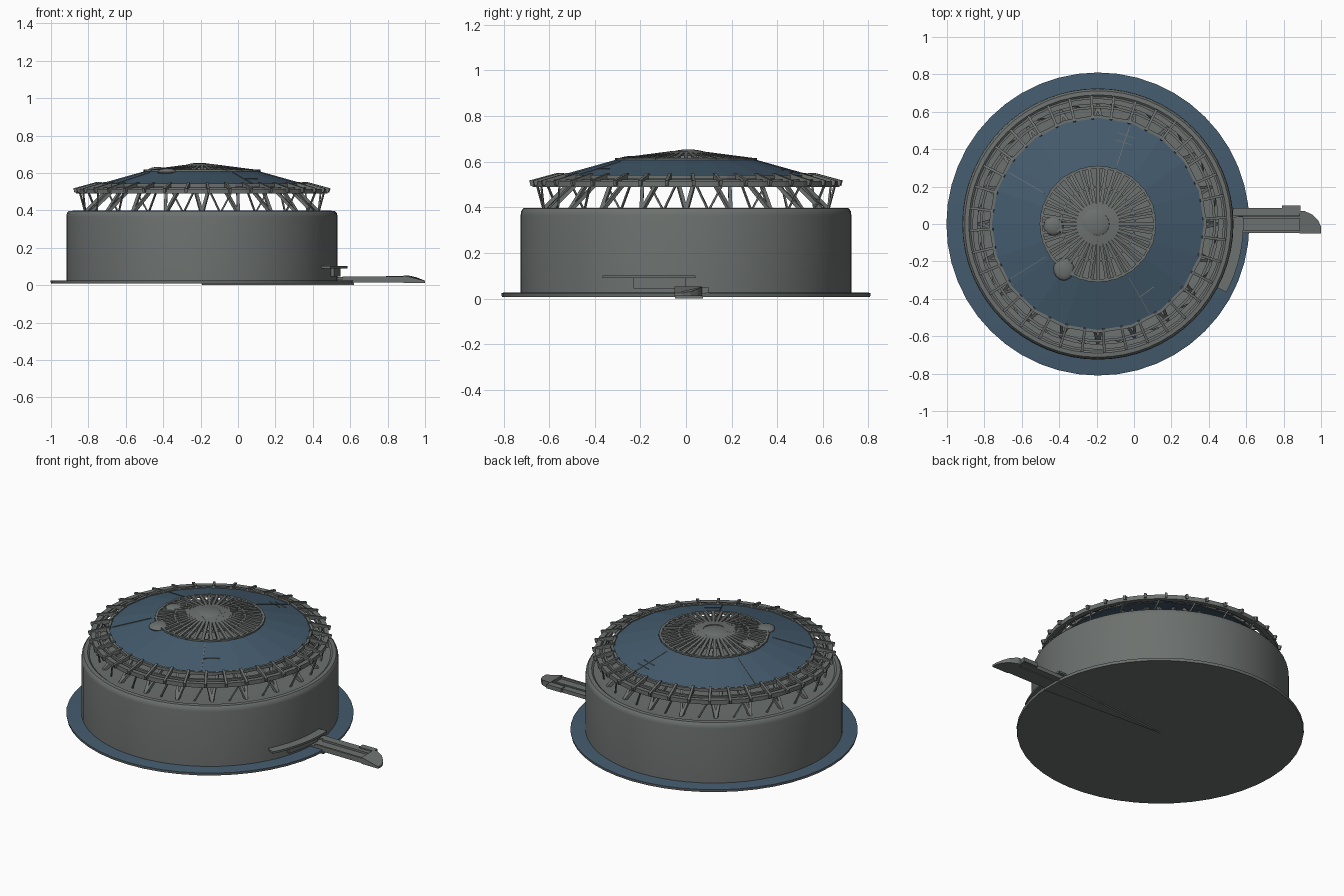
import bpy, bmesh
from math import sin, cos, pi, radians
from mathutils import Vector, Matrix

if "Cube" in bpy.data.objects:
    bpy.data.objects.remove(bpy.data.objects["Cube"])

CX = -0.193  # axis of the round building


def material(name, rgb):
    m = bpy.data.materials.new(name)
    m.use_nodes = True
    m.diffuse_color = (*rgb, 1)
    m.node_tree.nodes["Principled BSDF"].inputs["Base Color"].default_value = (*rgb, 1)
    return m


grey = material("warm grey", (0.15, 0.165, 0.157))
blue = material("slate blue", (0.058, 0.105, 0.155))


def polar(r, a, z):
    return Vector((CX + r * cos(a), r * sin(a), z))


def finish(name, bm, mats, smooth=False, rule=None):
    bmesh.ops.recalc_face_normals(bm, faces=bm.faces)
    bm.normal_update()
    if rule:
        for f in bm.faces:
            f.material_index = rule(f)
    me = bpy.data.meshes.new(name)
    bm.to_mesh(me)
    bm.free()
    for m in mats:
        me.materials.append(m)
    ob = bpy.data.objects.new(name, me)
    bpy.context.collection.objects.link(ob)
    if smooth:
        bpy.ops.object.select_all(action='DESELECT')
        ob.select_set(True)
        bpy.context.view_layer.objects.active = ob
        bpy.ops.object.shade_smooth_by_angle(angle=radians(35))
    return ob


def lathe(name, profile, n, mats, closed=False, arc=None, smooth=True, rule=None):
    """Turn an (r, z) profile about the building axis, fully or over an arc."""
    bm = bmesh.new()
    a0, a1 = arc or (0, 2 * pi)
    cols = [[bm.verts.new(polar(r, a0 + (a1 - a0) * i / n, z)) for r, z in profile]
            for i in range(n + 1 if arc else n)]
    k = len(profile)
    for i in range(n):
        p, q = cols[i], cols[(i + 1) % len(cols)]
        for j in range(k if closed else k - 1):
            bm.faces.new((p[j], q[j], q[(j + 1) % k], p[(j + 1) % k]))
    if arc:
        bm.faces.new(cols[0])
        bm.faces.new(cols[-1])
    elif not closed:
        for j in (0, -1):
            bm.faces.new([c[j] for c in cols])
    return finish(name, bm, mats, smooth, rule)


def bar(bm, a, b, w, h):
    """Box beam from a to b, w wide sideways and h deep."""
    d = b - a
    rot = d.to_track_quat('X', 'Z').to_matrix().to_4x4()
    mat = Matrix.Translation((a + b) / 2) @ rot @ Matrix.Diagonal((d.length, w, h, 1))
    bmesh.ops.create_cube(bm, size=1, matrix=mat)


def box(bm, lo, hi):
    lo, hi = Vector(lo), Vector(hi)
    mat = Matrix.Translation((lo + hi) / 2) @ Matrix.Diagonal((*(hi - lo), 1))
    bmesh.ops.create_cube(bm, size=1, matrix=mat)


def prism(name, outline, z0, z1):
    bm = bmesh.new()
    f = bm.faces.new([bm.verts.new((x, y, z0)) for x, y in outline])
    up = bmesh.ops.extrude_face_region(bm, geom=[f])["geom"]
    bmesh.ops.translate(bm, vec=(0, 0, z1 - z0),
                        verts=[v for v in up if isinstance(v, bmesh.types.BMVert)])
    return finish(name, bm, [grey])


def roof_z(r):
    return 0.535 + (0.57 - r) * 0.28


# Ground disc with blue upper face, and the drum wall with its deck
lathe("base_disc", [(0.807, 0.008), (0.81, 0.024), (0.8, 0.026)], 48, [grey, blue],
      rule=lambda f: int(f.normal.z > 0.9))
lathe("drum_wall", [(0.725, 0.022), (0.725, 0.365), (0.722, 0.385), (0.712, 0.396),
                    (0.69, 0.398), (0.68, 0.39), (0.6, 0.385)], 64, [grey])

# Conical blue roof band with its edge trims
lathe("roof_band", [(0.575, roof_z(0.575)), (0.305, roof_z(0.305)),
                    (0.305, roof_z(0.305) - 0.012), (0.575, roof_z(0.575) - 0.012)],
      20, [blue], closed=True, smooth=False)


def hoop(name, r, z, w, h, n):
    lathe(name, [(r - w, z - h), (r + w, z - h), (r + w, z + h), (r - w, z + h)],
          n, [grey], closed=True, smooth=False)


hoop("roof_outer_trim", 0.575, roof_z(0.575), 0.008, 0.009, 20)
hoop("roof_inner_trim", 0.305, roof_z(0.305), 0.007, 0.008, 20)
hoop("eave_hoop", 0.658, 0.502, 0.014, 0.013, 36)
hoop("eave_middle_hoop", 0.625, 0.513, 0.007, 0.008, 36)
hoop("crown_hoop", 0.2, 0.622, 0.005, 0.006, 24)

# Short rafters bridging the roof edge and the eave
bm = bmesh.new()
for i in range(36):
    a = 2 * pi * i / 36 + 0.05
    bar(bm, polar(0.56, a, 0.54), polar(0.685, a, 0.506), 0.014, 0.024)
finish("eave_rafters", bm, [grey])

# Zigzag struts carrying the roof on the deck
bm = bmesh.new()
for i in range(20):
    a = 2 * pi * i / 20
    for s in (-1, 1):
        bar(bm, polar(0.635, a, 0.38), polar(0.47, a + s * 0.1, 0.55), 0.016, 0.016)
finish("roof_struts", bm, [grey])
bm = bmesh.new()
for i in range(20):
    a = 2 * pi * (i + 0.5) / 20
    bar(bm, polar(0.63, a, 0.385), polar(0.655, a + 0.09, 0.5), 0.008, 0.008)
finish("eave_props", bm, [grey])

# Radiating crown ribs, a second lower layer, and the hub dome
bm = bmesh.new()
for i in range(40):
    a = 2 * pi * i / 40
    bar(bm, polar(0.06, a, 0.64), polar(0.31, a, roof_z(0.31)), 0.017, 0.014)
    if i % 2:
        bar(bm, polar(0.08, a + 0.05, 0.615), polar(0.34, a + 0.05, 0.54), 0.018, 0.01)
finish("crown_ribs", bm, [grey])


def dome(name, centre, size):
    bm = bmesh.new()
    bmesh.ops.create_uvsphere(bm, u_segments=20, v_segments=10, radius=1,
                              matrix=Matrix.Translation(centre) @ Matrix.Diagonal((*size, 1)))
    finish(name, bm, [grey], True)


dome("hub_dome", (-0.205, 0.01, 0.63), (0.088, 0.088, 0.024))
dome("roof_pod_side", (-0.43, -0.01, 0.61), (0.055, 0.052, 0.022))
dome("roof_pod_front", (-0.375, -0.24, 0.605), (0.055, 0.062, 0.02))

# Fine seams on the roof band
bm = bmesh.new()
for deg in (72, 150, 212, 300):
    a = radians(deg)
    bar(bm, polar(0.33, a, roof_z(0.33)), polar(0.55, a, roof_z(0.55)), 0.004, 0.005)
for deg, r in ((72, 0.5), (72, 0.46), (306, 0.45)):
    a = radians(deg)
    bar(bm, polar(r, a - 0.1, roof_z(r)), polar(r, a + 0.1, roof_z(r)), 0.004, 0.005)
finish("roof_seams", bm, [grey])

# Curved canopy over the entrance, with the block beneath it
lathe("entrance_canopy", [(0.715, 0.09), (0.778, 0.09), (0.778, 0.102), (0.715, 0.102)],
      14, [grey], closed=True, arc=(radians(-28), radians(3)), smooth=False)
lathe("entrance_block", [(0.715, 0.045), (0.742, 0.045), (0.742, 0.09), (0.715, 0.09)],
      10, [grey], closed=True, arc=(radians(-18), radians(0)), smooth=False)

# Walkway, side rail, rail block and rounded sloping tip
bm = bmesh.new()
box(bm, (0.5, -0.048, 0.015), (0.91, 0.045, 0.034))
for y in (-0.042, 0.036):
    box(bm, (0.56, y - 0.006, 0.03), (0.9, y + 0.006, 0.046))
box(bm, (0.53, 0.045, 0.02), (0.89, 0.085, 0.043))
box(bm, (0.79, 0.06, 0.025), (0.89, 0.098, 0.05))
finish("walkway", bm, [grey])
tip = prism("walkway_tip", [(0.885, -0.05), (1.0, -0.05), (1.0, -0.015), (0.985, 0.02),
                            (0.955, 0.05), (0.91, 0.07), (0.885, 0.07)], 0.012, 0.052)
for v in tip.data.vertices:
    if v.co.z > 0.04:
        v.co.z -= max(0, v.co.x - 0.93) * 0.4

# Thin wedge running under the disc to its middle
prism("walkway_keel", [(CX, 0), (0.62, -0.048), (0.62, 0.075)], 0.0, 0.014)
